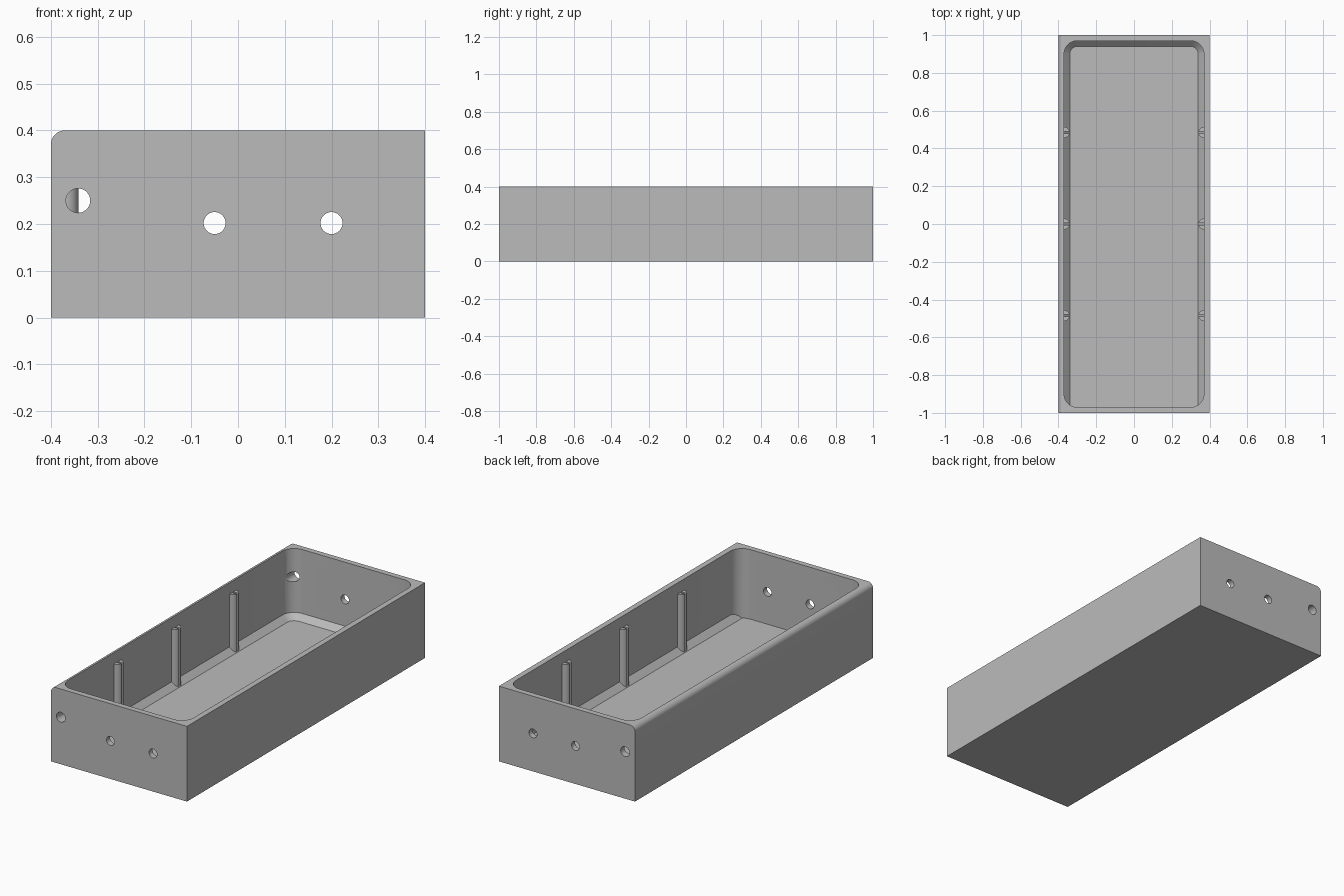
import bpy, bmesh, math
from mathutils import Matrix

if "Cube" in bpy.data.objects:
    bpy.data.objects.remove(bpy.data.objects["Cube"], do_unlink=True)

WALL, FLOOR, HEIGHT = 0.03, 0.03, 0.4
HALF_X, HALF_Y = 0.4, 1.0
IN_X, IN_Y, CORNER = HALF_X - WALL, HALF_Y - WALL, 0.07

grey = bpy.data.materials.new("matte grey")
grey.use_nodes = True
colour = (0.5, 0.5, 0.5, 1)
grey.diffuse_color = colour
grey.node_tree.nodes["Principled BSDF"].inputs["Base Color"].default_value = colour


def make(name, bm):
    bmesh.ops.recalc_face_normals(bm, faces=bm.faces)
    mesh = bpy.data.meshes.new(name)
    bm.to_mesh(mesh)
    bm.free()
    mesh.materials.append(grey)
    obj = bpy.data.objects.new(name, mesh)
    bpy.context.collection.objects.link(obj)
    return obj


def loft(name, rings):
    """Closed solid through rings of matching points."""
    bm = bmesh.new()
    loops = [[bm.verts.new(p) for p in ring] for ring in rings]
    n = len(loops[0])
    for a, b in zip(loops, loops[1:]):
        for i in range(n):
            j = (i + 1) % n
            bm.faces.new((a[i], a[j], b[j], b[i]))
    bm.faces.new(loops[0])
    bm.faces.new(loops[-1])
    return make(name, bm)


def rounded_rect(x, y0, y1, r, z, steps=12):
    centres = [(x - r, y1 - r), (r - x, y1 - r), (r - x, y0 + r), (x - r, y0 + r)]
    return [(cx + r * math.cos(a), cy + r * math.sin(a), z)
            for k, (cx, cy) in enumerate(centres)
            for a in [(k + i / steps) * math.pi / 2 for i in range(steps + 1)]]


def boolean(target, tool, operation):
    mod = target.modifiers.new("cut", "BOOLEAN")
    mod.operation, mod.object, mod.solver = operation, tool, "EXACT"
    bpy.context.view_layer.objects.active = target
    bpy.ops.object.modifier_apply(modifier=mod.name)
    bpy.data.objects.remove(tool, do_unlink=True)


def smooth(obj):
    bpy.ops.object.select_all(action="DESELECT")
    obj.select_set(True)
    bpy.context.view_layer.objects.active = obj
    bpy.ops.object.shade_smooth_by_angle(angle=math.radians(30))


# Outer block, one long top edge rounded
R = WALL - 0.0005
arc = [(-HALF_X + R - R * math.sin(a), HEIGHT - R + R * math.cos(a))
       for a in [i / 10 * math.pi / 2 for i in range(11)]]
profile = arc + [(-HALF_X, 0), (HALF_X, 0), (HALF_X, HEIGHT)]
body = loft("enclosure_body", [[(x, y, z) for x, z in profile] for y in (-HALF_Y, HALF_Y)])

# Cavity: rounded pocket whose floor is chamfered along the sides and back
cavity = loft("cavity_cutter", [rounded_rect(IN_X, -IN_Y, IN_Y, CORNER, z) for z in (0.01, 0.48)])
flare = loft("chamfer_cutter", [
    rounded_rect(IN_X + d, -2, IN_Y + d, CORNER + d, FLOOR + WALL + d) for d in (-WALL, 0.5)])
boolean(cavity, flare, "INTERSECT")
boolean(body, cavity, "DIFFERENCE")

# Round holes through both end walls
for x, z, r in [(-0.342, 0.25, 0.026), (-0.05, 0.202, 0.0235), (0.2, 0.202, 0.0235)]:
    bm = bmesh.new()
    bmesh.ops.create_cone(bm, cap_ends=True, segments=40, radius1=r, radius2=r, depth=3,
                          matrix=Matrix.Translation((x, 0, z)) @ Matrix.Rotation(math.pi / 2, 4, "X"))
    boolean(body, make("hole_cutter", bm), "DIFFERENCE")
smooth(body)

# Slotted half-round posts along both side walls
POST_R, SLOT, POST_TOP = 0.029, 0.006, 0.34
start = math.asin(SLOT / POST_R)
angles = [start + (math.pi / 2 - start) * i / 10 for i in range(11)]
quarter = [(POST_R * math.cos(a), POST_R * math.sin(a)) for a in angles]
quarter += [(-0.005, POST_R), (-0.005, SLOT)]
for side, label in ((-1, "right"), (1, "left")):
    for y, place in ((-0.485, "front"), (0, "middle"), (0.485, "back")):
        for half, end in ((-1, "a"), (1, "b")):
            smooth(loft(f"{label}_{place}_post_{end}", [
                [(side * (IN_X - u), y + half * v, z) for u, v in quarter]
                for z in (FLOOR - 0.01, POST_TOP)]))
